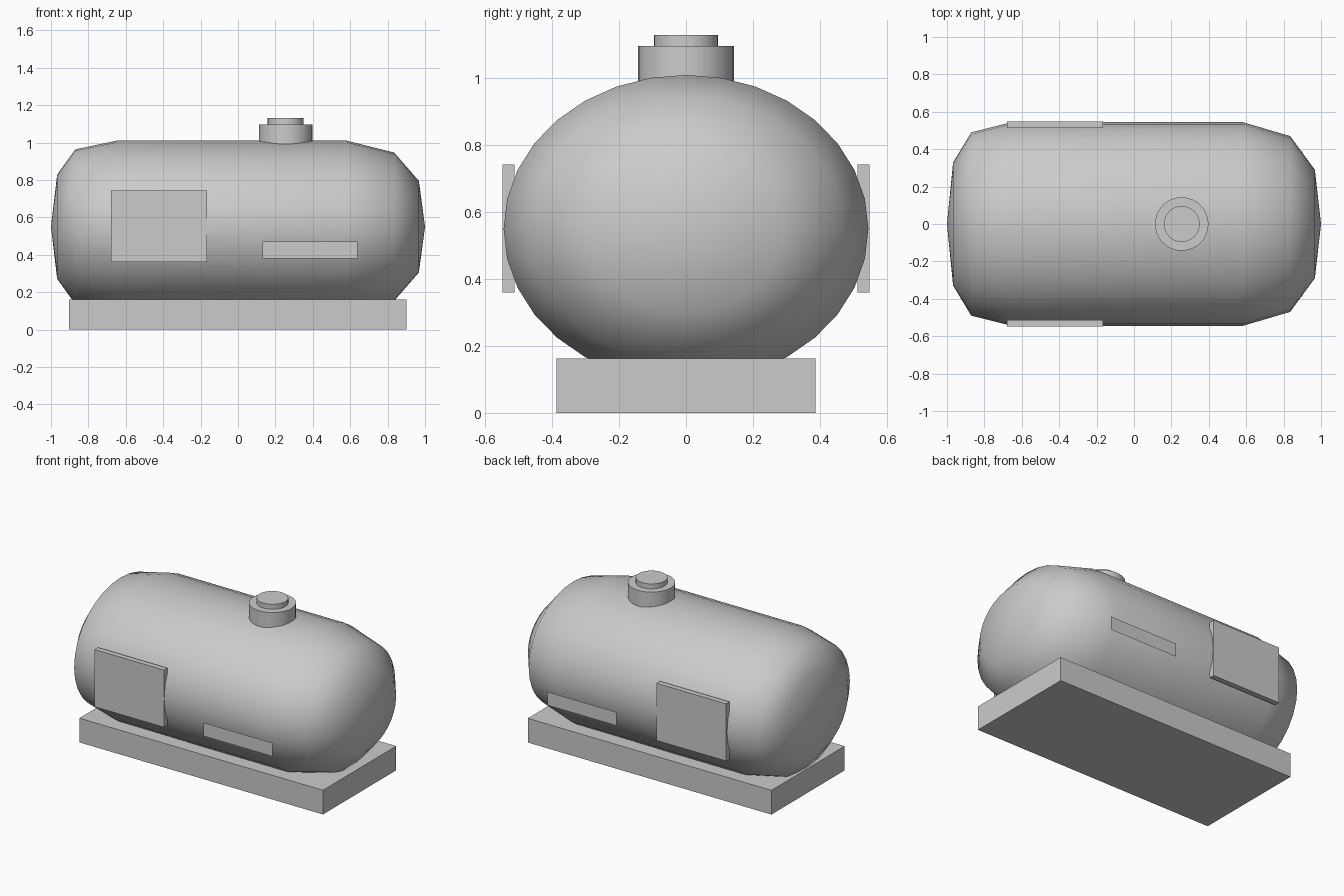
import bpy, bmesh, math

if "Cube" in bpy.data.objects:
    bpy.data.objects.remove(bpy.data.objects["Cube"])


def make_object(name, bm, smooth_angle=None):
    bmesh.ops.recalc_face_normals(bm, faces=bm.faces)
    me = bpy.data.meshes.new(name)
    bm.to_mesh(me)
    bm.free()
    ob = bpy.data.objects.new(name, me)
    bpy.context.collection.objects.link(ob)
    if smooth_angle:
        bpy.ops.object.select_all(action='DESELECT')
        ob.select_set(True)
        bpy.context.view_layer.objects.active = ob
        bpy.ops.object.shade_smooth_by_angle(angle=math.radians(smooth_angle))
    return ob


def box(name, x0, x1, y0, y1, z0, z1):
    bm = bmesh.new()
    bmesh.ops.create_cube(bm, size=1)
    for v in bm.verts:
        v.co = ((x0 + x1) / 2 + v.co.x * (x1 - x0),
                (y0 + y1) / 2 + v.co.y * (y1 - y0),
                (z0 + z1) / 2 + v.co.z * (z1 - z0))
    return make_object(name, bm)


def lathe(name, profile, place, sides, smooth_angle):
    """Spin (position, radius) points; place(t, r*cos, r*sin) gives the position."""
    bm = bmesh.new()
    rings = []
    for t, r in profile:
        if r == 0:
            rings.append([bm.verts.new(place(t, 0, 0))] * sides)
        else:
            rings.append([bm.verts.new(place(t, r * math.cos(i * math.tau / sides),
                                             r * math.sin(i * math.tau / sides)))
                          for i in range(sides)])
    for a, b in zip(rings, rings[1:]):
        for i in range(sides):
            j = (i + 1) % sides
            bm.faces.new(list(dict.fromkeys((a[i], a[j], b[j], b[i]))))
    return make_object(name, bm, smooth_angle)


# Oval tank with domed ends
lathe("tank_body",
      [(-1, 0), (-0.967, 0.33), (-0.87, 0.49), (-0.65, 0.545),
       (0.58, 0.545), (0.835, 0.47), (0.967, 0.29), (1, 0)],
      lambda t, c, s: (t, c, 0.55 + s * 0.844), 32, 60)

# Stepped filler hatch on top
lathe("filler_hatch",
      [(0.95, 0), (0.95, 0.143), (1.097, 0.143), (1.097, 0.096), (1.13, 0.096), (1.13, 0)],
      lambda t, c, s: (0.255 + c, s, t), 32, 40)

# Base slab
box("base", -0.903, 0.9, -0.387, 0.387, 0, 0.162)

# Side panels and thin labels, mirrored front and back
for side, sy in (("front", -1), ("back", 1)):
    ys = sorted((sy * 0.512, sy * 0.548))
    box(side + "_panel", -0.68, -0.165, *ys, 0.36, 0.743)
    bm = bmesh.new()
    corners = [(0.13, 0.38), (0.64, 0.38), (0.64, 0.47), (0.13, 0.47)]
    bm.faces.new([bm.verts.new((x, sy * 0.548, z)) for x, z in corners[::-sy]])
    plate = make_object(side + "_plate", bm)
    if plate.data.polygons[0].normal.y * sy < 0:
        plate.data.flip_normals()
